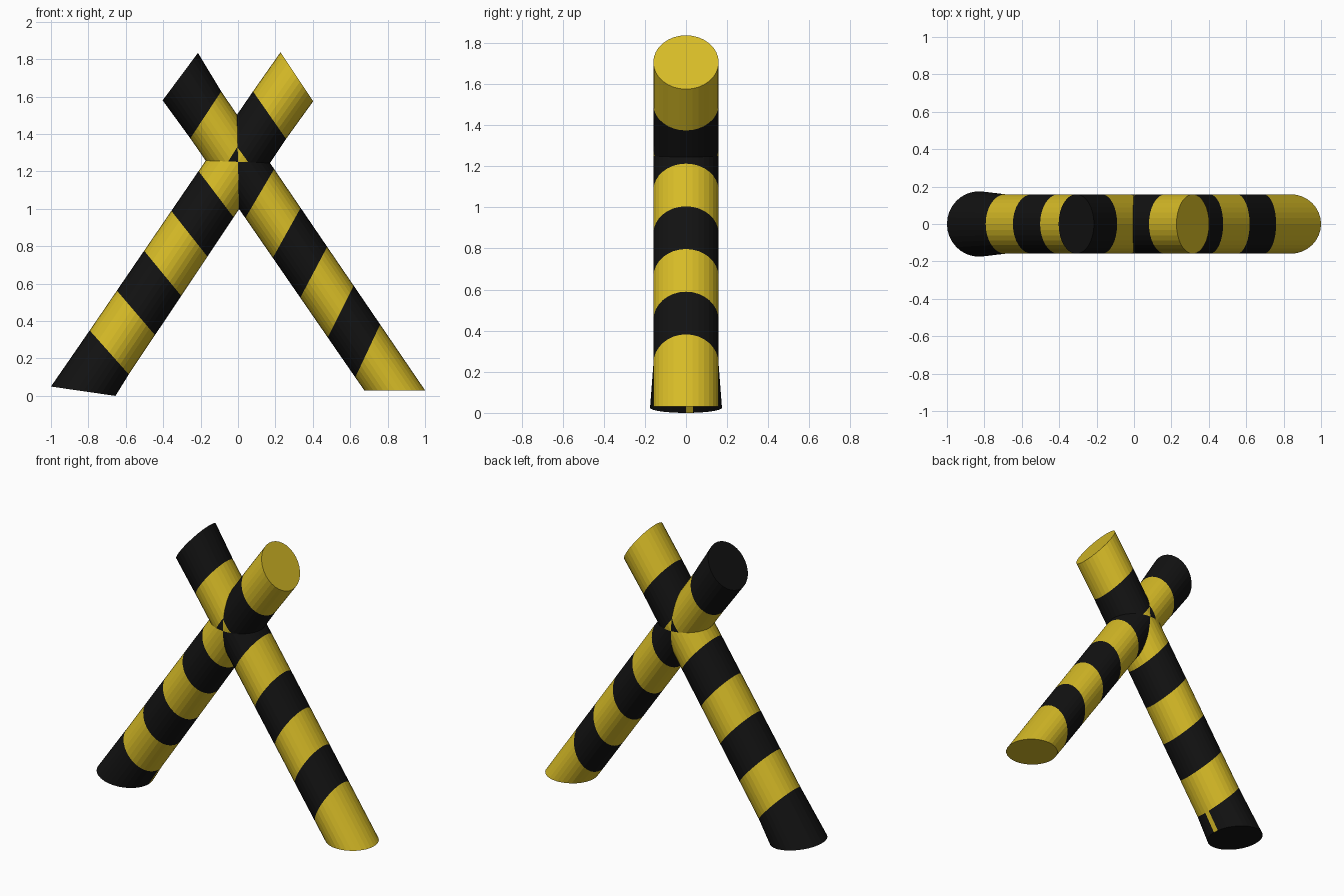
import bpy, bmesh, math
from mathutils import Vector

if "Cube" in bpy.data.objects:
    bpy.data.objects.remove(bpy.data.objects["Cube"])

SIDES = 32


def material(name, rgb):
    m = bpy.data.materials.new(name)
    m.diffuse_color = (*rgb, 1)
    m.use_nodes = True
    m.node_tree.nodes["Principled BSDF"].inputs["Base Color"].default_value = m.diffuse_color
    return m


YELLOW = material("yellow_paint", (0.68, 0.50, 0.02))
BLACK = material("black_paint", (0.006, 0.006, 0.006))


def striped_pole(name, base, first, last, top, mats, base_depth=0.159):
    """Each argument is the (left, right) edge of a slanted ring in the x-z plane."""
    # six even stripes between the first and last band lines, plus both ends
    pair = lambda p: [Vector((x, 0, z)) for x, z in p]
    f, l = pair(first), pair(last)
    rings = [pair(base)]
    rings += [[a.lerp(b, i / 6) for a, b in zip(f, l)] for i in range(7)]
    rings.append(pair(top))

    bm = bmesh.new()
    loops = []
    for i, (left, right) in enumerate(rings):
        mid, half = (left + right) / 2, (right - left) / 2
        depth = base_depth if i == 0 else 0.159
        angles = [2 * math.pi * k / SIDES for k in range(SIDES)]
        loops.append([bm.verts.new(mid + half * math.cos(t) + Vector((0, depth * math.sin(t), 0)))
                      for t in angles])
    # painted bands
    for i, (lo, hi) in enumerate(zip(loops, loops[1:])):
        for k in range(SIDES):
            n = (k + 1) % SIDES
            bm.faces.new((lo[k], lo[n], hi[n], hi[k])).material_index = i % 2
    # end caps
    bm.faces.new(loops[0][::-1]).material_index = 0
    bm.faces.new(loops[-1]).material_index = (len(loops) - 2) % 2
    bmesh.ops.recalc_face_normals(bm, faces=bm.faces)

    me = bpy.data.meshes.new(name)
    bm.to_mesh(me)
    bm.free()
    for m in mats:
        me.materials.append(m)
    ob = bpy.data.objects.new(name, me)
    bpy.context.collection.objects.link(ob)
    return ob


# pole standing on the right, leaning left
striped_pole("right_pole",
             base=((0.675, 0.03), (1.0, 0.03)),
             first=((0.627, 0.099), (0.76, 0.382)),
             last=((-0.255, 1.377), (-0.09, 1.628)),
             top=((-0.403, 1.58), (-0.214, 1.834)),
             mats=(YELLOW, BLACK))

# pole standing on the left, leaning right, with a slightly flared foot
left = striped_pole("left_pole",
                    base=((-1.0, 0.05), (-0.655, 0.0)),
                    first=((-0.793, 0.35), (-0.584, 0.115)),
                    last=((0.08, 1.628), (0.257, 1.374)),
                    top=((0.227, 1.837), (0.402, 1.575)),
                    mats=(BLACK, YELLOW), base_depth=0.175)

# narrow yellow sliver on the underside of the black foot
left.data.polygons[0].material_index = 1
